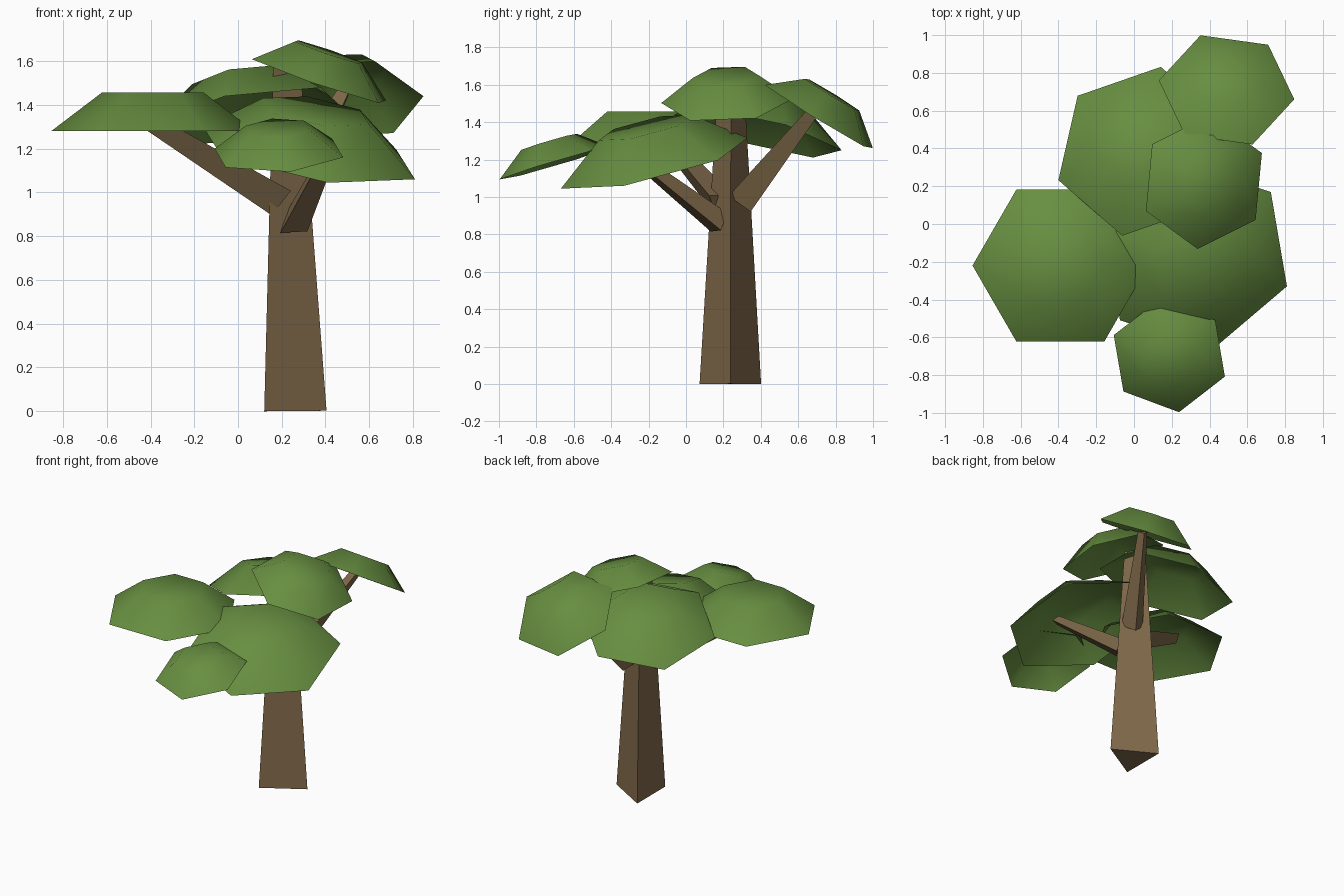
import bpy, math
from mathutils import Vector

if "Cube" in bpy.data.objects:
    bpy.data.objects.remove(bpy.data.objects["Cube"])


def material(name, rgb):
    m = bpy.data.materials.new(name)
    m.diffuse_color = (*rgb, 1)
    m.use_nodes = True
    m.node_tree.nodes["Principled BSDF"].inputs["Base Color"].default_value = m.diffuse_color
    return m


BARK = material("brown bark", (0.22, 0.145, 0.07))
LEAF = material("leaf green", (0.135, 0.27, 0.052))


def frustum(name, mat, base, top, spoke, sides, r0, r1, closed, smooth):
    """Tapered prism from base to top; spoke is the direction of its first corner."""
    base, top, spoke = Vector(base), Vector(top), Vector(spoke)
    n = (top - base).normalized()
    u = (spoke - n * spoke.dot(n)).normalized()
    v = n.cross(u)
    verts = []
    for c, r in ((base, r0), (top, r1)):
        for i in range(sides):
            t = 2 * math.pi * i / sides
            verts.append(c + r * (math.cos(t) * u + math.sin(t) * v))
    faces = [(i, (i + 1) % sides, sides + (i + 1) % sides, sides + i) for i in range(sides)]
    faces.append(tuple(range(sides, 2 * sides)))
    if closed:
        faces.append(tuple(reversed(range(sides))))
    me = bpy.data.meshes.new(name)
    me.from_pydata(verts, [], faces)
    me.materials.append(mat)
    for p in me.polygons:
        p.use_smooth = smooth
    ob = bpy.data.objects.new(name, me)
    bpy.context.collection.objects.link(ob)
    return ob


def canopy(name, centre, a, b):
    """Open six-sided leaf dome; a and b are two rim corners relative to the centre."""
    c, a, b = Vector(centre), Vector(a), Vector(b)
    r = (a.length + b.length) / 2
    n = a.cross(b).normalized()
    if n.z < 0:
        n = -n
    frustum(name, LEAF, c, c + n * r * 0.38, a, 6, r, r / 2, False, True)


# Three-sided trunk
frustum("trunk", BARK, (0.215, 0.237, 0), (0.202, 0.24, 1.58), (1, 0, 0), 3, 0.19, 0.083, True, False)

# Three-sided branches
frustum("left_branch", BARK, (0.19, 0.18, 0.97), (-0.52, -0.19, 1.40), (0, 0, -1), 3, 0.085, 0.04, True, False)
frustum("front_branch", BARK, (0.245, 0.18, 0.85), (0.435, -0.30, 1.23), (1, 0, -0.3), 3, 0.078, 0.035, True, False)
frustum("back_branch", BARK, (0.25, 0.29, 0.98), (0.49, 0.68, 1.46), (-1, 0, 0.3), 3, 0.085, 0.037, True, False)

# Leaf canopies, each tilted its own way
canopy("left_canopy", (-0.39, -0.22, 1.28), (0.465, 0, 0), (0.2325, 0.4027, 0))
canopy("large_front_canopy", (0.325, -0.17, 1.18), (0.485, -0.16, -0.12), (0.08, -0.50, -0.135))
canopy("back_left_canopy", (0.04, 0.385, 1.345), (-0.34, 0.295, -0.135), (0.10, 0.445, -0.095))
canopy("back_right_canopy", (0.49, 0.71, 1.43), (0.36, -0.05, 0.01), (-0.13, 0.29, -0.17))
canopy("top_canopy", (0.37, 0.222, 1.515), (0.31, 0.155, -0.095), (-0.04, -0.35, -0.01))
canopy("small_front_canopy", (0.187, -0.698, 1.18), (0.295, -0.11, -0.02), (-0.245, -0.185, -0.065))
